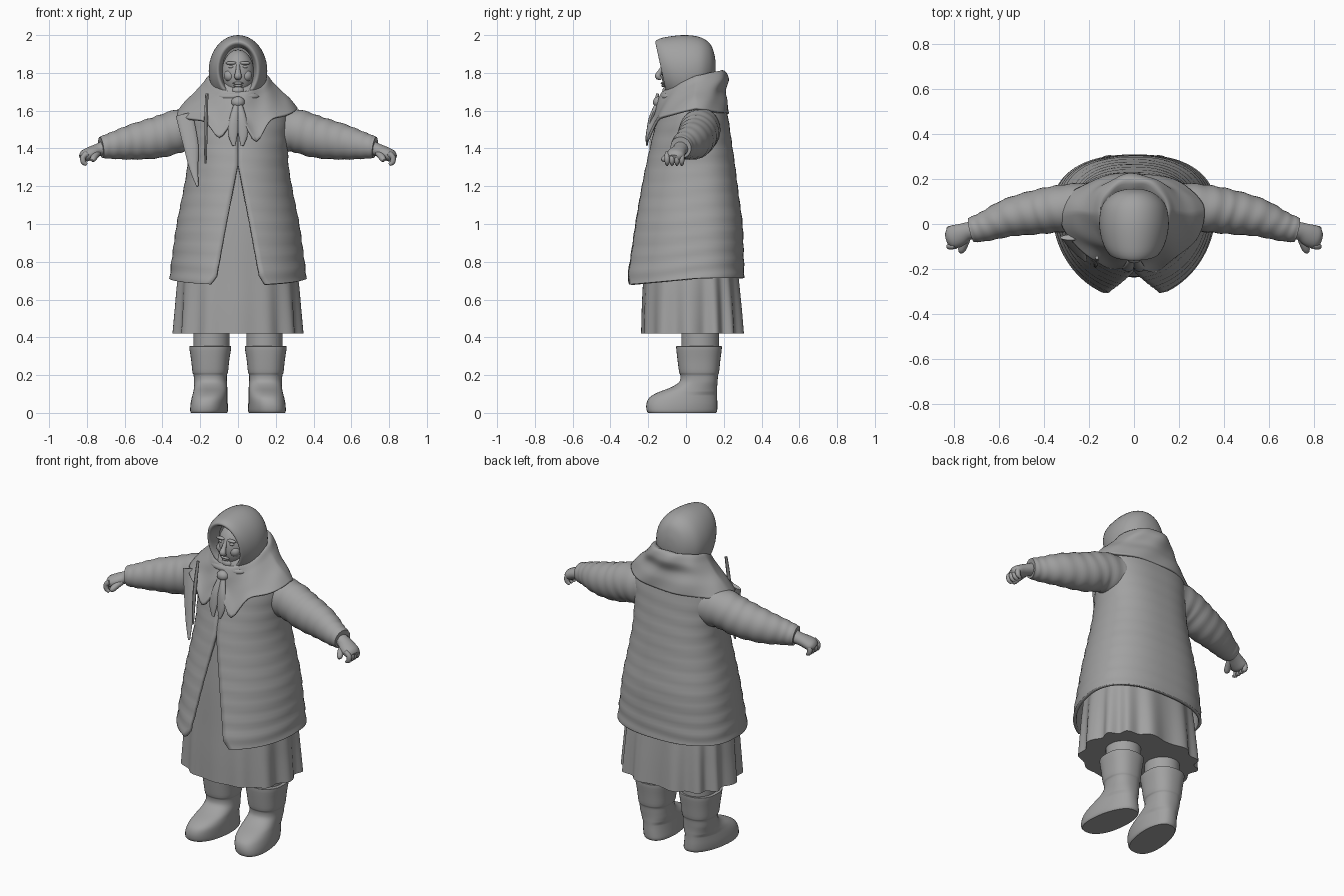
import bpy, bmesh
from math import sin, cos, pi, asin, exp, radians
from mathutils import Vector

if "Cube" in bpy.data.objects:
    bpy.data.objects.remove(bpy.data.objects["Cube"])

grey = bpy.data.materials.new("plain_grey")
grey.use_nodes = True
tone = (0.36, 0.36, 0.36, 1)
grey.diffuse_color = tone
bsdf = grey.node_tree.nodes["Principled BSDF"]
bsdf.inputs["Base Color"].default_value = tone
bsdf.inputs["Roughness"].default_value = 0.8


def dense(keys, k):
    """Smooth in-between steps for a list of key tuples."""
    out = []
    for i in range(len(keys) - 1):
        a, b = keys[max(i - 1, 0)], keys[i]
        c, d = keys[i + 1], keys[min(i + 2, len(keys) - 1)]
        for j in range(k):
            t = j / k
            out.append([q + t * (r - p) / 2 + t * t * (2 * p - 5 * q + 4 * r - s) / 2
                        + t ** 3 * (3 * q - p - 3 * r + s) / 2
                        for p, q, r, s in zip(a, b, c, d)])
    out.append(list(keys[-1]))
    return out


def skin(name, rows, closed=True, caps=(True, True), thick=0, angle=45):
    """Bridge equal rows of points into one smooth object."""
    bm = bmesh.new()
    vs = [[bm.verts.new(p) for p in row] for row in rows]
    n = len(rows[0])
    for a, b in zip(vs, vs[1:]):
        for j in range(n if closed else n - 1):
            k = (j + 1) % n
            bm.faces.new((a[j], a[k], b[k], b[j]))
    if caps[0]:
        bm.faces.new(vs[0][::-1])
    if caps[1]:
        bm.faces.new(vs[-1])
    bmesh.ops.recalc_face_normals(bm, faces=bm.faces)
    mesh = bpy.data.meshes.new(name)
    bm.to_mesh(mesh)
    bm.free()
    ob = bpy.data.objects.new(name, mesh)
    bpy.context.collection.objects.link(ob)
    mesh.materials.append(grey)
    bpy.ops.object.select_all(action="DESELECT")
    ob.select_set(True)
    bpy.context.view_layer.objects.active = ob
    bpy.ops.object.shade_smooth_by_angle(angle=radians(angle))
    if thick:
        mod = ob.modifiers.new("thickness", "SOLIDIFY")
        mod.thickness = thick
        mod.offset = -1
    return ob


def oval(a, rx, yf, yb, cy, pf=2.0, pb=2.0):
    """Point on an uneven oval; angle zero faces the front."""
    s, c = sin(a), cos(a)
    e = 2 / (pf if c > 0 else pb)
    x = rx * abs(s) ** e * (1 if s > 0 else -1)
    y = cy + ((yf - cy) if c > 0 else (yb - cy)) * abs(c) ** e
    return x, y


def ring(n):
    return [2 * pi * j / n for j in range(n)]


def tube(name, keys, ref=(0, 0, 1), n=20, k=4, side=1, wrinkle=0):
    """Tube through (x, y, z, side radius, ref radius) keys."""
    pts = dense(keys, k)
    rows = []
    for i, p in enumerate(pts):
        t = Vector(pts[min(i + 1, len(pts) - 1)][:3]) - Vector(pts[max(i - 1, 0)][:3])
        u = t.cross(Vector(ref)).normalized()
        v = u.cross(t).normalized()
        row = []
        for a in ring(n):
            w = 1 + wrinkle * sin(i * 1.25 + 0.9 * sin(2 * a))
            q = Vector(p[:3]) + u * p[3] * w * cos(a) + v * p[4] * w * sin(a)
            row.append((q.x * side, q.y, q.z))
        rows.append(row)
    return skin(name, rows)


def ball(name, c, r):
    rows = []
    for i in range(13):
        f = 0.04 + (pi - 0.08) * i / 12
        rows.append([(c[0] + r[0] * sin(f) * cos(a), c[1] + r[1] * sin(f) * sin(a),
                      c[2] + r[2] * cos(f)) for a in ring(24)])
    return skin(name, rows)


# Coat, split at the front below the chest
rows = []
for z, rx, yf, yb in dense([(.695, .362, -.335, .308), (.74, .358, -.33, .308),
                            (.85, .345, -.305, .305), (1.0, .325, -.275, .3),
                            (1.15, .295, -.245, .28), (1.31, .268, -.212, .26),
                            (1.45, .265, -.18, .24), (1.57, .268, -.15, .222),
                            (1.66, .225, -.13, .2), (1.74, .15, -.1, .17),
                            (1.78, .1, -.06, .13)], 6):
    gap = max(0, (1.31 - z) / .62) * .125 + .0015
    if z < .74:
        gap += (.74 - z) * .5
    a0 = asin(gap / rx)
    row = []
    for j in range(73):
        a = a0 + (2 * pi - 2 * a0) * j / 72
        puff = 1 + .006 * sin(z * 75 + 1.3 * sin(2 * a)) * min(1, max(0, (1.7 - z) * 4))
        x, y = oval(a, rx * puff, yf * puff, yb * puff, .06, 2, 2.4)
        hem = max(0, (1 - z) / .3) * (.018 - .035 * max(0, cos(a)))
        row.append((x, y, z + hem))
    rows.append(row)
skin("coat", rows, closed=False, caps=(False, False), thick=.018)

# Pleated skirt
rows = []
for z, rx, yf, yb in dense([(.42, .335, -.235, .305), (.56, .325, -.232, .295),
                            (.72, .312, -.225, .28), (1.0, .27, -.212, .25),
                            (1.32, .2, -.185, .2)], 5):
    row = []
    for a in ring(144):
        depth = .045 * max(0, 1.05 - z) / .6 * (1 - .75 * max(0, cos(a)) ** 3)
        f = 1 + depth * (cos(13 * a + .8 * sin(3 * a)) - .2)
        x, y = oval(a, rx, yf, yb, .04, 2.3, 2.4)
        row.append((x * f, .04 + (y - .04) * f, z))
    rows.append(row)
skin("skirt", rows)

# Shawl round the neck with front points
rows = []
cape = dense([(1.73, -.07, .04, .11, -.09, .12), (1.785, -.085, .03, .15, -.125, .195),
              (1.75, -.09, .02, .185, -.145, .224), (1.705, -.085, 0, .23, -.158, .207),
              (1.665, -.08, -.02, .275, -.172, .222), (1.615, -.06, -.03, .315, -.198, .228)], 5)
for i, (z, zf, zb, rx, yf, yb) in enumerate(cape):
    t = i / (len(cape) - 1)
    row = []
    for a in ring(96):
        x, y = oval(a, rx, yf, yb, .05)
        c = cos(a)
        h = z + (zf * c if c > 0 else -zb * c)
        dip = 0
        if c > 0:
            dip = t ** 3 * (exp(-((x - .1) / .05) ** 2) + .8 * exp(-((x + .1) / .05) ** 2))
        drape = t * t * max(0, -sin(a)) ** 2
        fold = .004 * sin(7 * a + 9 * t)
        row.append((x * (1 + .05 * drape), y - .025 * dip + fold, h - .12 * dip - .03 * drape))
    rows.append(row)
skin("shawl", rows, caps=(False, False), thick=.014)

# Hanging shawl edge and ribbon on the right of the chest
tube("shawl_ribbon", [(-.165, -.15, 1.69, .008, .008), (-.17, -.175, 1.52, .01, .012),
                      (-.172, -.19, 1.32, .006, .006)], ref=(0, 1, 0), n=8)
tube("shawl_drape", [(-.285, -.06, 1.58, .045, .012), (-.25, -.105, 1.42, .04, .012),
                     (-.235, -.135, 1.3, .024, .01), (-.215, -.165, 1.2, .006, .005)],
     ref=(0, 1, 0), n=12)

# Headscarf with a rim that leans forward at the top
rows = []
for y, cz, rx, rz in dense([(-.06, 1.815, .082, .12), (-.115, 1.815, .094, .13),
                            (-.13, 1.815, .104, .142), (-.122, 1.815, .118, .157),
                            (-.075, 1.812, .142, .178), (0, 1.81, .155, .19),
                            (.08, 1.815, .143, .172), (.13, 1.825, .1, .125),
                            (.152, 1.83, .05, .06), (.157, 1.83, .005, .006)], 4):
    lean = .22 if y < 0 else 0
    w = min(1, -y / .1) if y < 0 else 0
    rows.append([(rx * cos(a), y - lean * w * rz * sin(a), cz + rz * sin(a)) for a in ring(48)])
skin("headscarf", rows, caps=(False, True))
tube("headscarf_band", [(.145, .03, 1.755, .02, .018), (.12, .1, 1.765, .02, .018),
                        (0, .142, 1.775, .02, .018), (-.12, .1, 1.765, .02, .018),
                        (-.145, .03, 1.755, .02, .018)], n=12)

# Face
ball("face", (0, -.035, 1.795), (.088, .095, .128))
tube("nose", [(0, -.118, 1.842, .009, .008), (0, -.138, 1.805, .014, .012),
              (0, -.148, 1.782, .02, .017), (0, -.13, 1.768, .014, .008)], ref=(0, 1, 0), n=12)
ball("upper_lip", (0, -.124, 1.745), (.028, .01, .007))
ball("lower_lip", (0, -.12, 1.732), (.024, .01, .007))
ball("chin", (0, -.1, 1.705), (.035, .025, .025))
for side, tag in ((1, "left"), (-1, "right")):
    ball(tag + "_cheek", (side * .043, -.092, 1.785), (.032, .03, .032))
    ball(tag + "_brow", (side * .037, -.114, 1.852), (.03, .012, .009))
    ball(tag + "_eye", (side * .035, -.112, 1.832), (.016, .01, .008))

# Knot and tails under the chin
ball("knot", (0, -.145, 1.645), (.036, .03, .03))
ball("chin_wrap", (0, -.09, 1.675), (.115, .05, .03))
for side, tag in ((1, "left"), (-1, "right")):
    tube(tag + "_knot_tail", [(.006, -.15, 1.64, .014, .012), (.02, -.185, 1.56, .024, .012),
                              (.027, -.2, 1.48, .026, .01), (.022, -.208, 1.415, .008, .005)],
         ref=(0, 1, 0), n=12, side=side)

# Paired limbs
for side, tag in ((1, "left"), (-1, "right")):
    tube(tag + "_sleeve", [(.18, .085, 1.5, .1, .12), (.3, .072, 1.495, .105, .114),
                           (.42, .055, 1.46, .1, .11), (.55, .03, 1.435, .086, .095),
                           (.66, -.01, 1.415, .067, .072), (.725, -.027, 1.405, .056, .057)],
         n=32, k=9, side=side, wrinkle=.02)
    tube(tag + "_hand", [(.7, -.025, 1.405, .042, .04), (.74, -.032, 1.392, .04, .034),
                         (.78, -.05, 1.375, .05, .034), (.812, -.06, 1.36, .05, .032),
                         (.83, -.065, 1.35, .03, .018)], side=side)
    for i in range(4):
        y = -.022 - .026 * i
        tube(tag + "_finger_" + str(i + 1), [(.795, y, 1.375, .014, .012), (.819, y, 1.355, .015, .014),
                                             (.818, y, 1.328, .014, .013), (.8, y, 1.314, .008, .007)],
             ref=(0, 1, 0), n=10, side=side)
    tube(tag + "_thumb", [(.74, -.05, 1.38, .018, .018), (.757, -.09, 1.36, .019, .018),
                          (.768, -.117, 1.343, .016, .016), (.772, -.128, 1.336, .006, .006)],
         n=12, side=side)

    # Leg inside the boot
    skin(tag + "_leg", [[(side * (.14 + .096 * cos(a)), .075 + .1 * sin(a), z) for a in ring(32)]
                        for z in (.3, .36, .44)])

    # Boot: foot and shaft in one piece, toes turned out
    rows = []
    for z, cx, rx, yf, yb in dense([(0, .152, .092, -.2, .158), (.012, .152, .097, -.208, .165),
                                    (.045, .152, .097, -.21, .166), (.08, .15, .094, -.195, .165),
                                    (.108, .148, .09, -.15, .165), (.135, .146, .088, -.08, .165),
                                    (.165, .146, .087, -.035, .167), (.2, .147, .088, -.03, .17),
                                    (.215, .147, .094, -.036, .175), (.28, .147, .101, -.045, .182),
                                    (.345, .147, .111, -.052, .19), (.353, .147, .107, -.048, .186),
                                    (.35, .147, .097, -.04, .178)], 3):
        row = []
        for a in ring(40):
            x, y = oval(a, rx, yf, yb, (yf + yb) / 2, 2.4, 2.4)
            turn = -.12 * (y + .02) * max(0, 1 - z / .16)
            row.append((side * (cx + x * (1 - .12 * max(0, y) / .16 * (z < .1)) + turn), y, z))
        rows.append(row)
    skin(tag + "_boot", rows)
